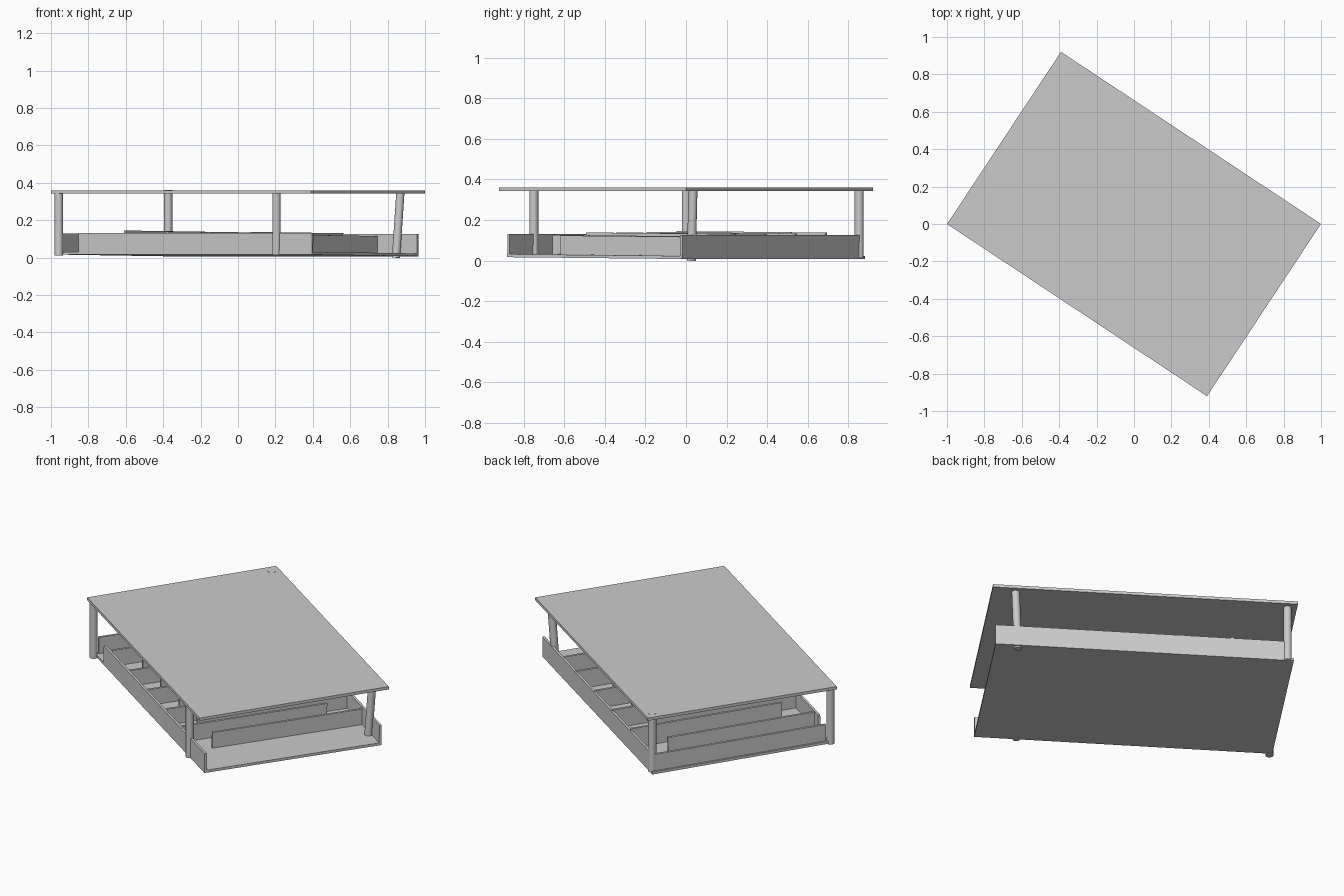
import bpy
from math import radians
from mathutils import Matrix, Vector

if "Cube" in bpy.data.objects:
    bpy.data.objects.remove(bpy.data.objects["Cube"])

TURN = Matrix.Rotation(radians(-33.5), 4, 'Z')        # whole model is turned on the ground
TILT = Matrix.Rotation(radians(-0.5), 4, 'X')         # the tray leans very slightly


def box(name, u, v, z, m=TURN):
    """Box from local ranges u (length), v (width) and z."""
    bpy.ops.mesh.primitive_cube_add(size=1)
    ob = bpy.context.object
    ob.name = name
    size = Vector((u[1] - u[0], v[1] - v[0], z[1] - z[0]))
    mid = Vector((u[0] + u[1], v[0] + v[1], z[0] + z[1])) / 2
    ob.data.transform(m @ Matrix.Translation(mid) @ Matrix.Diagonal(size).to_4x4())
    return ob


def post(name, foot, head, r=0.022):
    """Round post between two local points."""
    a, b = TURN @ Vector(foot), TURN @ Vector(head)
    bpy.ops.mesh.primitive_cylinder_add(vertices=24, radius=r, depth=(b - a).length,
                                        location=(a + b) / 2)
    ob = bpy.context.object
    ob.name = name
    ob.rotation_euler = (b - a).to_track_quat('Z', 'Y').to_euler()
    bpy.ops.object.shade_smooth_by_angle(angle=radians(40))


# Roof plate
box("roof_plate", (-0.8335, 0.8335), (-0.552, 0.552), (0.343, 0.36))

# Tray floor and outer walls, open at one end
T = TURN @ TILT
W = 0.014
box("tray_floor", (-0.815, 0.815), (-0.517, 0.517), (0.012, 0.027), T)
box("front_wall", (-0.68, 0.815), (-0.517, -0.517 + W), (0.012, 0.127), T)
box("back_wall", (-0.765, 0.815), (0.517 - W, 0.517), (0.012, 0.131), T)
box("end_wall", (-0.805, -0.805 + W), (-0.5, 0.5), (0.025, 0.125), T)

# Baffles joined to the back wall, with a gap at the front
for i, (u, top) in enumerate([(0.555, 0.12), (0.33, 0.135), (0.06, 0.135),
                              (-0.21, 0.138), (-0.48, 0.142)]):
    box(f"back_baffle_{i}", (u - W / 2, u + W / 2), (-0.37, 0.51), (0.02, top), T)

# Baffles joined to the front wall, with a gap at the back
for i, u in enumerate([0.425, 0.19, -0.08, -0.345, -0.62]):
    box(f"front_baffle_{i}", (u - W / 2, u + W / 2), (-0.51, 0.35), (0.02, 0.122), T)

# Four posts, one slightly leaning
post("post_left", (-0.80, -0.528, 0.012), (-0.80, -0.528, 0.35))
post("post_front", (0.585, -0.512, 0.015), (0.585, -0.512, 0.35))
post("post_back", (-0.782, 0.505, 0.012), (-0.782, 0.505, 0.361))
post("post_right", (0.69, 0.488, 0.0), (0.705, 0.508, 0.35))
